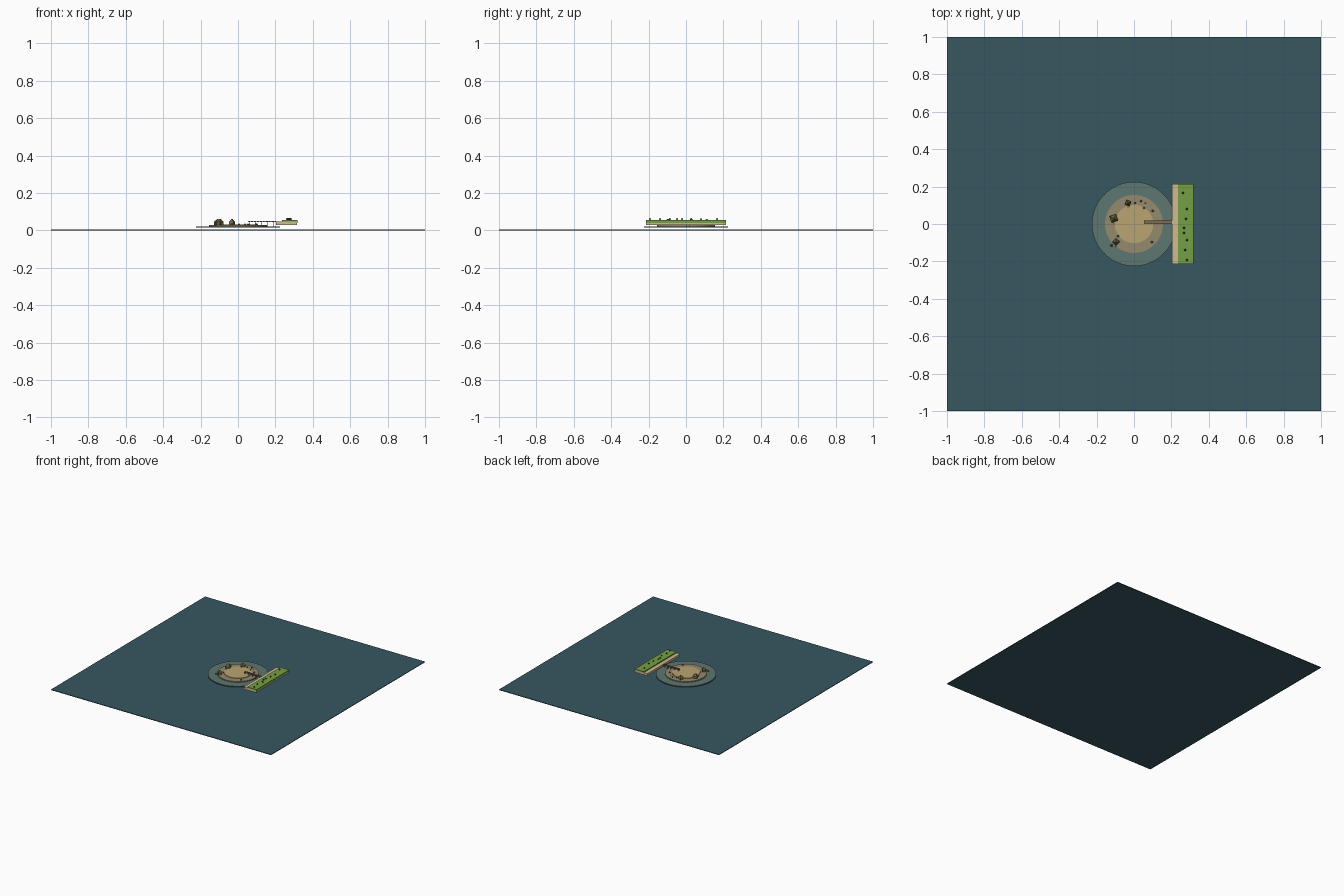
import bpy
from math import radians, pi

if "Cube" in bpy.data.objects:
    bpy.data.objects.remove(bpy.data.objects["Cube"])


def mat(name, r, g, b):
    m = bpy.data.materials.new(name)
    m.diffuse_color = tuple((c / 255) ** 2.2 for c in (r, g, b)) + (1,)
    m.use_nodes = True
    m.node_tree.nodes["Principled BSDF"].inputs["Base Color"].default_value = m.diffuse_color
    return m


WATER = mat("deep_water", 58, 88, 97)
SHALLOW = mat("shallow_water", 94, 118, 112)
WET = mat("wet_sand", 146, 136, 108)
SAND = mat("dry_sand", 184, 162, 114)
BEACH = mat("beach_sand", 205, 185, 145)
GRASS = mat("grass", 116, 158, 70)
WOOD = mat("wood", 125, 108, 82)
ROOF = mat("thatch", 105, 100, 62)
ROCK = mat("rock", 95, 98, 90)
LEAF = mat("leaves", 50, 85, 40)


def finish(name, m):
    o = bpy.context.object
    o.name = name
    o.data.materials.append(m)
    return o


def box(name, x, y, z, m, rot=0):
    # x, y, z are (min, max) pairs
    c = [(a + b) / 2 for a, b in (x, y, z)]
    bpy.ops.mesh.primitive_cube_add(size=1, location=c, rotation=(0, 0, rot))
    o = finish(name, m)
    o.scale = (x[1] - x[0], y[1] - y[0], z[1] - z[0])
    return o


def frustum(name, x, y, z0, z1, r0, r1, n, m, rot=0):
    bpy.ops.mesh.primitive_cone_add(vertices=n, radius1=r0, radius2=r1, depth=z1 - z0,
                                    location=(x, y, (z0 + z1) / 2), rotation=(0, 0, rot))
    return finish(name, m)


# sea and stepped round sandbank
box("sea", (-1, 1), (-1, 1), (0, 0.005), WATER)
for name, r, z0, z1, m in (("shallows", 0.225, 0.014, 0.021, SHALLOW),
                           ("wet_shore", 0.155, 0.019, 0.028, WET),
                           ("island_top", 0.103, 0.026, 0.032, SAND)):
    frustum(name, 0, 0, z0, z1, r, r, 64, m)
    bpy.ops.object.shade_smooth_by_angle(angle=radians(30))

# mainland strip with beach
box("beach", (0.202, 0.315), (-0.213, 0.213), (0.029, 0.047), BEACH)
box("grass_bank", (0.235, 0.317), (-0.213, 0.213), (0.040, 0.055), GRASS)

# mainland trees
for i, (x, y) in enumerate([(0.262, 0.166), (0.283, 0.08), (0.278, 0.027), (0.267, -0.021),
                            (0.267, -0.048), (0.283, -0.086), (0.273, -0.139), (0.283, -0.193)]):
    frustum(f"tree_trunk_{i}", x, y, 0.054, 0.061, 0.002, 0.002, 6, WOOD)
    frustum(f"tree_crown_{i}", x, y, 0.058, 0.067, 0.006, 0.002, 7, LEAF)

# jetty with planks and posts
box("jetty_deck", (0.053, 0.205), (0.002, 0.018), (0.044, 0.047), WOOD)
for i in range(10):
    x = 0.06 + i * 0.0155
    box(f"jetty_plank_{i}", (x - 0.005, x + 0.005), (0.001, 0.019), (0.0465, 0.049), WOOD)
for i in range(5):
    for y in (0.002, 0.018):
        frustum(f"jetty_post_{i}", 0.06 + i * 0.033, y, 0.021, 0.050, 0.0018, 0.0018, 6, WOOD)

# small huts on the shore
for i, (x, y, a) in enumerate([(-0.108, 0.03, 0.3), (-0.032, 0.112, 1.2), (-0.096, -0.096, 0.8)]):
    s = (0.016, 0.012, 0.013)[i]
    box(f"hut_wall_{i}", (x - s, x + s), (y - s, y + s), (0.026, 0.045), WOOD, a)
    frustum(f"hut_roof_{i}", x, y, 0.044, 0.061, s * 1.6, 0.003, 4, ROOF, a + pi / 4)
    box(f"crate_{i}", (x - 0.004, x + 0.004), (y - s - 0.016, y - s - 0.008), (0.026, 0.036), ROOF, a)

# scattered shore rocks
for i, (x, y, r) in enumerate([(0.005, 0.112, 0.006), (0.037, 0.123, 0.006), (0.053, 0.085, 0.006),
                               (0.1, 0.07, 0.007), (0.096, -0.096, 0.007), (0.06, 0.112, 0.004),
                               (-0.086, -0.065, 0.006), (-0.12, -0.115, 0.007)]):
    bpy.ops.mesh.primitive_ico_sphere_add(subdivisions=1, radius=r, location=(x, y, 0.031),
                                          rotation=(i, i * 2, 0))
    finish(f"rock_{i}", ROCK)
